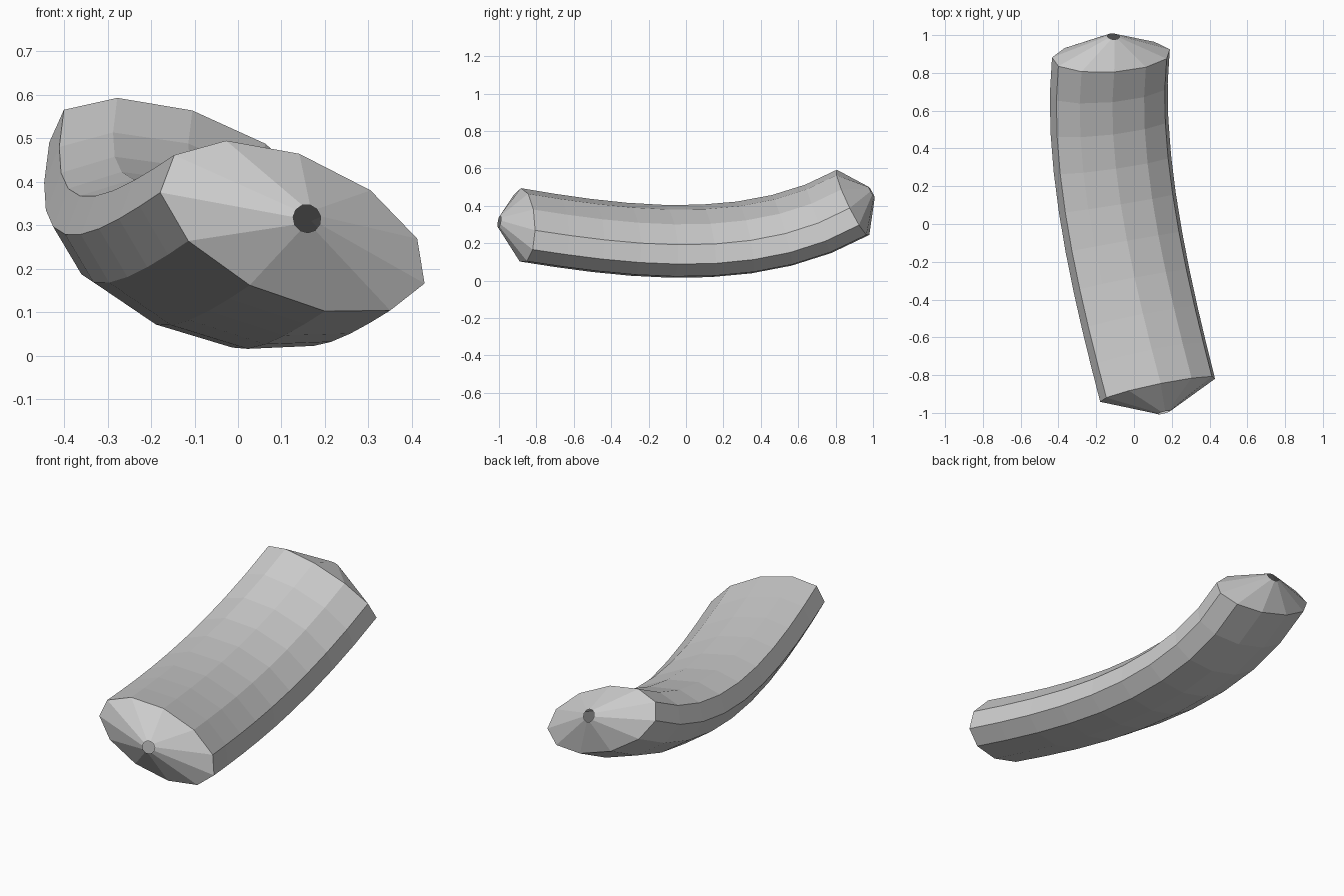
import bpy, bmesh, math
from mathutils import Vector

cube = bpy.data.objects.get("Cube")
if cube:
    bpy.data.objects.remove(cube, do_unlink=True)

SIDES = 11
SEGMENTS = 9
HALF_WIDTH, HALF_HEIGHT = 0.333, 0.168
HOLE_RADIUS = 0.033
END_ROLL = math.radians(3.5)

# Ends of the bent centre line, with their directions
START, END = Vector((0.127, -0.876, 0.295)), Vector((-0.12, 0.891, 0.415))
START_DIR, END_DIR = Vector((-0.258, 1, -0.167)), Vector((0.107, 1, 0.57))
PULL = 1.6


def path(t):
    """Point and unit direction on the centre line."""
    a, b = START_DIR * PULL, END_DIR * PULL
    p = (START * (2*t**3 - 3*t**2 + 1) + a * (t**3 - 2*t**2 + t)
         + END * (3*t**2 - 2*t**3) + b * (t**3 - t**2))
    d = ((END - START) * (6*t - 6*t**2) + a * (3*t**2 - 4*t + 1)
         + b * (3*t**2 - 2*t))
    return p, d.normalized()


def ring(bm, centre, direction, half_width, half_height, roll):
    """Elliptical loop square to the given direction."""
    u = Vector((0.909, 0.16, -0.385))
    u = (u - direction * u.dot(direction)).normalized()
    v = u.cross(direction)
    verts = []
    for k in range(SIDES):
        ang = 2 * math.pi * k / SIDES
        x, y = half_width * math.cos(ang), half_height * math.sin(ang)
        verts.append(bm.verts.new(
            centre + u * (x * math.cos(roll) - y * math.sin(roll))
            + v * (x * math.sin(roll) + y * math.cos(roll))))
    return verts


bm = bmesh.new()
rings = []

# Front tip opening
p, d = path(0)
rings.append(ring(bm, p - d * 0.128, d, HOLE_RADIUS, HOLE_RADIUS, 0))

# Bent body
for i in range(SEGMENTS + 1):
    t = i / SEGMENTS
    p, d = path(t)
    rings.append(ring(bm, p, d, HALF_WIDTH, HALF_HEIGHT, END_ROLL * t))

# Back tip opening
rings.append(ring(bm, p + d * 0.118, d, HOLE_RADIUS, HOLE_RADIUS, END_ROLL))

# Skin between neighbouring loops, left open at both tips
for a, b in zip(rings, rings[1:]):
    for k in range(SIDES):
        n = (k + 1) % SIDES
        bm.faces.new((a[k], a[n], b[n], b[k]))
bmesh.ops.recalc_face_normals(bm, faces=bm.faces)

mesh = bpy.data.meshes.new("curved_tube")
bm.to_mesh(mesh)
bm.free()
tube = bpy.data.objects.new("curved_tube", mesh)
bpy.context.collection.objects.link(tube)

grey = bpy.data.materials.new("light_grey")
grey.use_nodes = True
colour = (0.6, 0.6, 0.6, 1)
grey.diffuse_color = colour
grey.node_tree.nodes["Principled BSDF"].inputs["Base Color"].default_value = colour
mesh.materials.append(grey)
